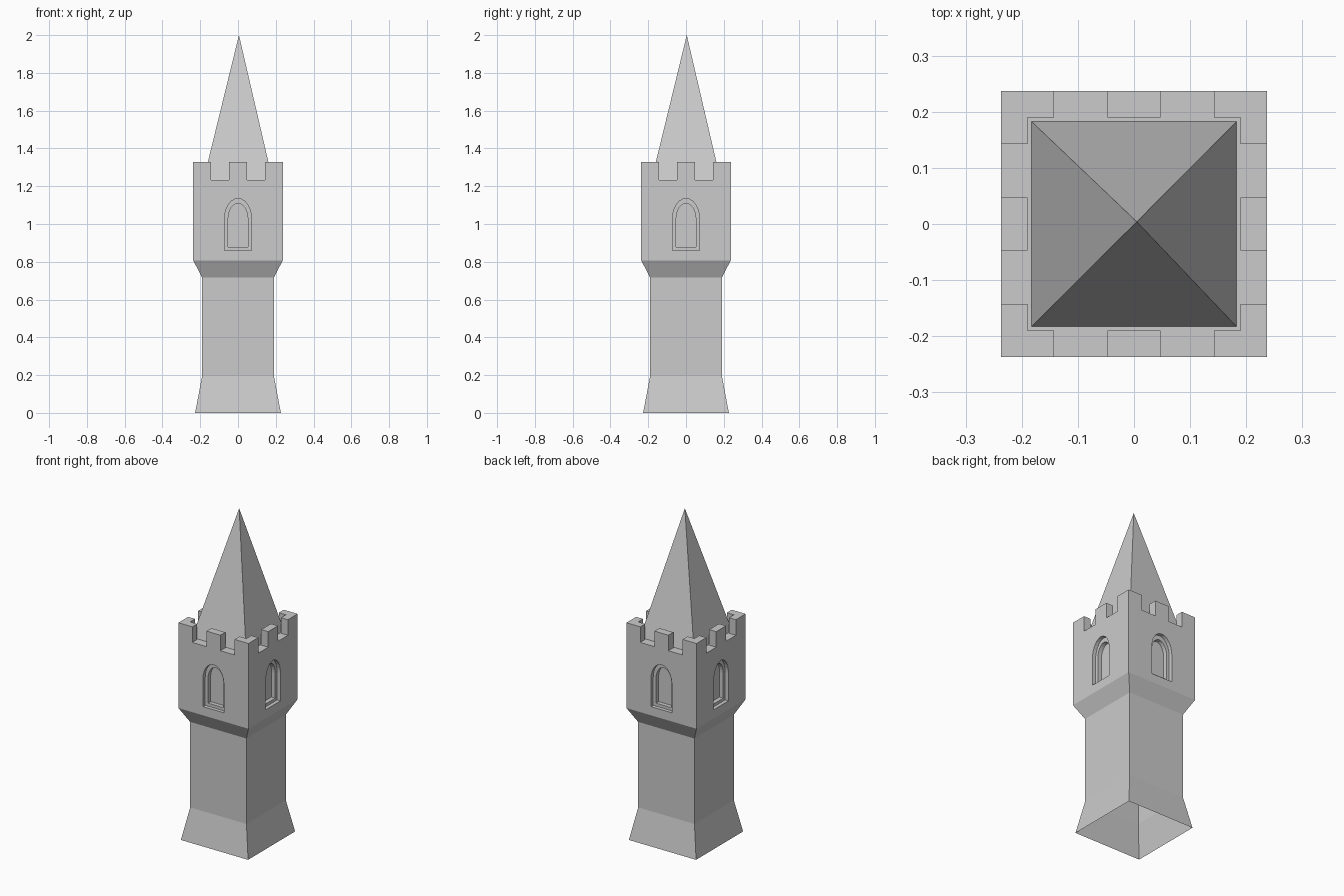
import bpy, bmesh
from math import cos, sin, pi
from mathutils import Matrix, Vector

if "Cube" in bpy.data.objects:
    bpy.data.objects.remove(bpy.data.objects["Cube"])

HEAD, INNER = 0.237, 0.19            # outer and inner half width of the head
CORBEL, FLOOR, TOP = 0.807, 1.233, 1.328


def finish(name, bm):
    bmesh.ops.remove_doubles(bm, verts=bm.verts, dist=1e-5)
    bmesh.ops.recalc_face_normals(bm, faces=bm.faces)
    mesh = bpy.data.meshes.new(name)
    bm.to_mesh(mesh)
    bm.free()
    obj = bpy.data.objects.new(name, mesh)
    bpy.context.collection.objects.link(obj)
    return obj


def square(half, z):
    return [Vector((sx * half, sy * half, z))
            for sx, sy in ((-1, -1), (1, -1), (1, 1), (-1, 1))]


def add_face(bm, pts, turn=0):
    rot = Matrix.Rotation(turn * pi / 2, 3, 'Z')
    return bm.faces.new([bm.verts.new(rot @ Vector(p)) for p in pts])


def arch(w, bottom, top, depth, spring=1.03, steps=6):
    # right half of a window outline, from the crown down to the sill centre
    pts = [(w * cos(a), spring + (top - spring) * sin(a))
           for a in (pi / 2 * (1 - i / steps) for i in range(steps + 1))]
    pts[0] = (0, top)
    pts += [(w, bottom), (0, bottom)]
    return [(x, -HEAD + depth, z) for x, z in pts]


# Shaft: flared foot, straight walls, corbel; open underneath
bm = bmesh.new()
rings = [square(0.227, 0), square(INNER, 0.195), square(INNER, 0.717), square(HEAD, CORBEL)]
for a, b in zip(rings, rings[1:]):
    for i in range(4):
        j = (i + 1) % 4
        add_face(bm, [a[i], a[j], b[j], b[i]])

# Head walls with stepped arched window recesses
wide = (0.071, 0.86, 1.135)
narrow = (0.052, 0.878, 1.108)
loops = [arch(*wide, 0), arch(*wide, 0.022), arch(*narrow, 0.022), arch(*narrow, 0.047)]
for turn in range(4):
    for s in (1, -1):
        def flip(pts):
            return [(s * x, y, z) for x, y, z in pts]
        wall = [(0, -HEAD, CORBEL), (HEAD, -HEAD, CORBEL), (HEAD, -HEAD, FLOOR), (0, -HEAD, FLOOR)]
        add_face(bm, flip(wall + loops[0]), turn)
        for a, b in zip(loops, loops[1:]):
            for i in range(len(a) - 1):
                add_face(bm, flip([a[i], a[i + 1], b[i + 1], b[i]]), turn)
        add_face(bm, flip(loops[-1]), turn)
add_face(bm, square(HEAD, FLOOR))
finish("tower_body", bm)

# Battlements: a middle merlon and an L-shaped corner merlon per side
bm = bmesh.new()
middle = [(-0.047, -HEAD), (0.047, -HEAD), (0.047, -INNER), (-0.047, -INNER)]
corner = [(0.143, -HEAD), (HEAD, -HEAD), (HEAD, -0.143), (INNER, -0.143),
          (INNER, -INNER), (0.143, -INNER)]
for turn in range(4):
    for outline in (middle, corner):
        n = len(outline)
        add_face(bm, [(x, y, TOP) for x, y in outline], turn)
        for i in range(n):
            (x0, y0), (x1, y1) = outline[i], outline[(i + 1) % n]
            add_face(bm, [(x0, y0, FLOOR), (x1, y1, FLOOR), (x1, y1, TOP), (x0, y0, TOP)], turn)
finish("battlements", bm)

# Spire roof
bm = bmesh.new()
base = square(0.183, FLOOR)
for i in range(4):
    add_face(bm, [base[i], base[(i + 1) % 4], (0.005, 0.004, 2.0)])
finish("spire_roof", bm)
